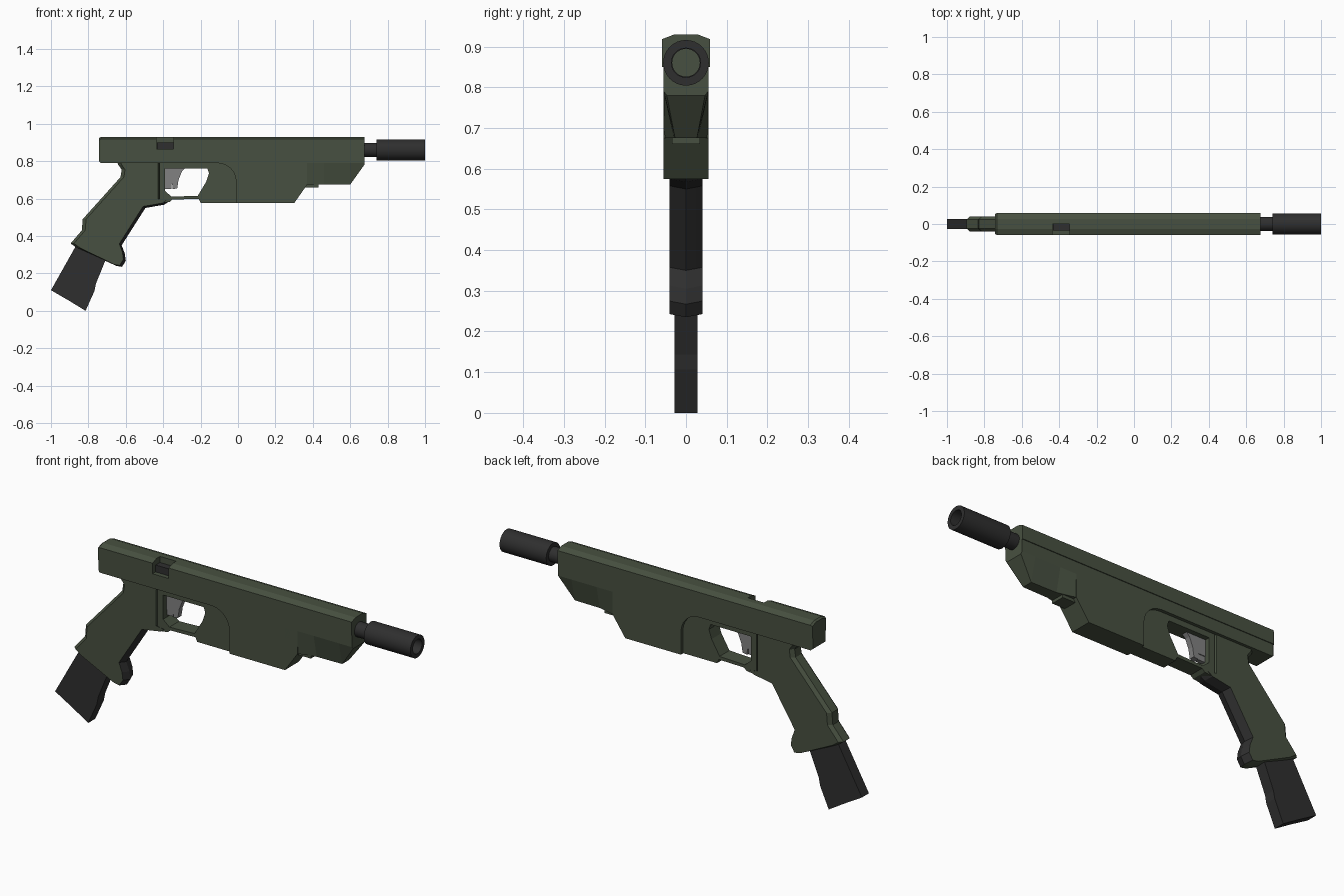
import bpy, bmesh, math

if "Cube" in bpy.data.objects:
    bpy.data.objects.remove(bpy.data.objects["Cube"])

def material(name, rgb):
    m = bpy.data.materials.new(name)
    m.diffuse_color = (*rgb, 1)
    m.use_nodes = True
    m.node_tree.nodes["Principled BSDF"].inputs["Base Color"].default_value = m.diffuse_color
    return m

GREEN = material("olive_green", (0.064, 0.081, 0.052))
DARK = material("dark_grey", (0.028, 0.028, 0.028))
GREY = material("trigger_grey", (0.22, 0.22, 0.22))

def finish(name, bm, *mats):
    bmesh.ops.recalc_face_normals(bm, faces=bm.faces)
    me = bpy.data.meshes.new(name)
    bm.to_mesh(me)
    bm.free()
    for m in mats:
        me.materials.append(m)
    ob = bpy.data.objects.new(name, me)
    bpy.context.collection.objects.link(ob)
    return ob

def loft(name, rings, *mats):
    """Join equal-length rings of 3D points and cap both ends."""
    bm = bmesh.new()
    rows = [[bm.verts.new(p) for p in r] for r in rings]
    n = len(rows[0])
    for a, b in zip(rows, rows[1:]):
        for i in range(n):
            j = (i + 1) % n
            bm.faces.new((a[i], a[j], b[j], b[i]))
    bm.faces.new(rows[0])
    bm.faces.new(rows[-1])
    return finish(name, bm, *mats)

def plate(name, pts, half, mat):
    """Side profile in x,z extruded symmetrically across y."""
    return loft(name, [[(x, y, z) for x, z in pts] for y in (-half, half)], mat)

def box(name, x0, x1, y0, y1, z0, z1, mat):
    return loft(name, [[(x, y0, z0), (x, y1, z0), (x, y1, z1), (x, y0, z1)] for x in (x0, x1)], mat)

def tube(name, x0, x1, ro, ri, mat, zc=0.86, n=32):
    bm = bmesh.new()
    rows = []
    for x, r in ((x0, ro), (x1, ro), (x1, ri), (x0, ri)):
        rows.append([bm.verts.new((x, r * math.cos(2 * math.pi * i / n),
                                   zc + r * math.sin(2 * math.pi * i / n))) for i in range(n)])
    for k in range(4):
        a, b = rows[k], rows[(k + 1) % 4]
        for i in range(n):
            j = (i + 1) % n
            bm.faces.new((a[i], a[j], b[j], b[i]))
    ob = finish(name, bm, mat)
    bpy.ops.object.select_all(action='DESELECT')
    ob.select_set(True)
    bpy.context.view_layer.objects.active = ob
    bpy.ops.object.shade_smooth_by_angle(angle=math.radians(35))

# Slide: stepped cross-section with a shallow roof, rear end slightly tapered
half = [(0.055, 0.79), (0.055, 0.85), (0.059, 0.85), (0.059, 0.918), (0.028, 0.93)]
section = half + [(-y, z) for y, z in reversed(half)]
def slide_ring(x, s):
    return [(x, y * s, 0.86 + (z - 0.86) * s) for y, z in section]
slide = loft("slide", [slide_ring(-0.742, 0.9), slide_ring(-0.733, 1), slide_ring(0.675, 1)], GREEN)

# Ejection port cut on the front side, with the dark bolt inside it
cutter = box("port_cutter", -0.435, -0.345, -0.08, 0.0, 0.865, 1.0, GREEN)
cutter.hide_render = True
mod = slide.modifiers.new("port", 'BOOLEAN')
mod.operation = 'DIFFERENCE'
mod.solver = 'EXACT'
mod.object = cutter
bpy.context.view_layer.objects.active = slide
bpy.ops.object.modifier_apply(modifier=mod.name)
bpy.data.objects.remove(cutter)
box("bolt", -0.434, -0.346, -0.035, -0.001, 0.86, 0.9, DARK)

# Lower body with rounded upper rear corner
arc = [(-0.11 + 0.1 * math.sin(a), 0.69 + 0.1 * math.cos(a))
       for a in (math.radians(d) for d in range(0, 91, 15))]
plate("lower_body", arc + [(-0.01, 0.575), (0.30, 0.575), (0.37, 0.675), (0.37, 0.79)], 0.055, GREEN)

# Nose under the slide: sides pinch inwards toward the bottom
stations = [(0.30, 0.675, 0.055), (0.37, 0.675, 0.052), (0.46, 0.675, 0.03),
            (0.60, 0.675, 0.027), (0.675, 0.78, 0.047)]
loft("nose", [[(x, -0.055, 0.79), (x, 0.055, 0.79), (x, h, z), (x, -h, z)]
              for x, z, h in stations], GREEN)
box("latch_tab", 0.35, 0.43, -0.035, 0.035, 0.66, 0.68, GREEN)

# Trigger guard frame: open U closed by a strip under the slide
plate("trigger_guard", [(-0.42, 0.79), (-0.39, 0.79), (-0.39, 0.64), (-0.355, 0.61), (-0.215, 0.615),
                        (-0.17, 0.69), (-0.155, 0.735), (-0.165, 0.765), (-0.165, 0.79), (0.0, 0.79),
                        (0.0, 0.577), (-0.2, 0.577), (-0.21, 0.598), (-0.35, 0.595),
                        (-0.365, 0.582), (-0.42, 0.575)], 0.039, GREEN)
box("frame_rail", -0.42, -0.1, -0.039, 0.039, 0.762, 0.8, GREEN)

# Trigger
plate("trigger", [(-0.392, 0.775), (-0.27, 0.775), (-0.30, 0.745), (-0.318, 0.70), (-0.325, 0.655),
                  (-0.35, 0.65), (-0.352, 0.68), (-0.392, 0.68)], 0.014, GREY)
box("trigger_safety", -0.39, -0.355, -0.010, 0.010, 0.652, 0.76, GREY)

# Grip: chamfered back, ridged front strap in dark grey
back = [(-0.645, 0.795), (-0.64, 0.78), (-0.622, 0.755), (-0.628, 0.715), (-0.83, 0.49),
        (-0.835, 0.43), (-0.895, 0.36), (-0.86, 0.335)]
front = [(-0.65, 0.24), (-0.62, 0.235), (-0.60, 0.267), (-0.605, 0.305), (-0.622, 0.35),
         (-0.495, 0.55), (-0.395, 0.567), (-0.37, 0.583), (-0.415, 0.59), (-0.415, 0.795)]
rings = []
for y, b, f in ((-0.041, 0.018, 0.016), (-0.024, 0, 0.009), (0, 0, 0),
                (0.024, 0, 0.009), (0.041, 0.018, 0.016)):
    rings.append([(x + b, y, z) for x, z in back] +
                 [(x - f * 0.8, y, z + (f * 0.5 if z < 0.7 else 0)) for x, z in front])
grip = loft("grip", rings, GREEN, DARK)
for p in grip.data.polygons:
    if p.normal.x > 0.1 and p.center.z < 0.6:
        p.material_index = 1

# Magazine
plate("magazine", [(-0.82, 0.43), (-0.66, 0.38), (-0.714, 0.257), (-0.76, 0.144), (-0.767, 0.107),
                   (-0.815, 0.0), (-0.90, 0.052), (-1.0, 0.11)], 0.028, DARK)

# Barrel and muzzle tube
tube("barrel", 0.66, 0.76, 0.037, 0.034, DARK)
tube("muzzle_tube", 0.74, 1.0, 0.056, 0.036, DARK)
